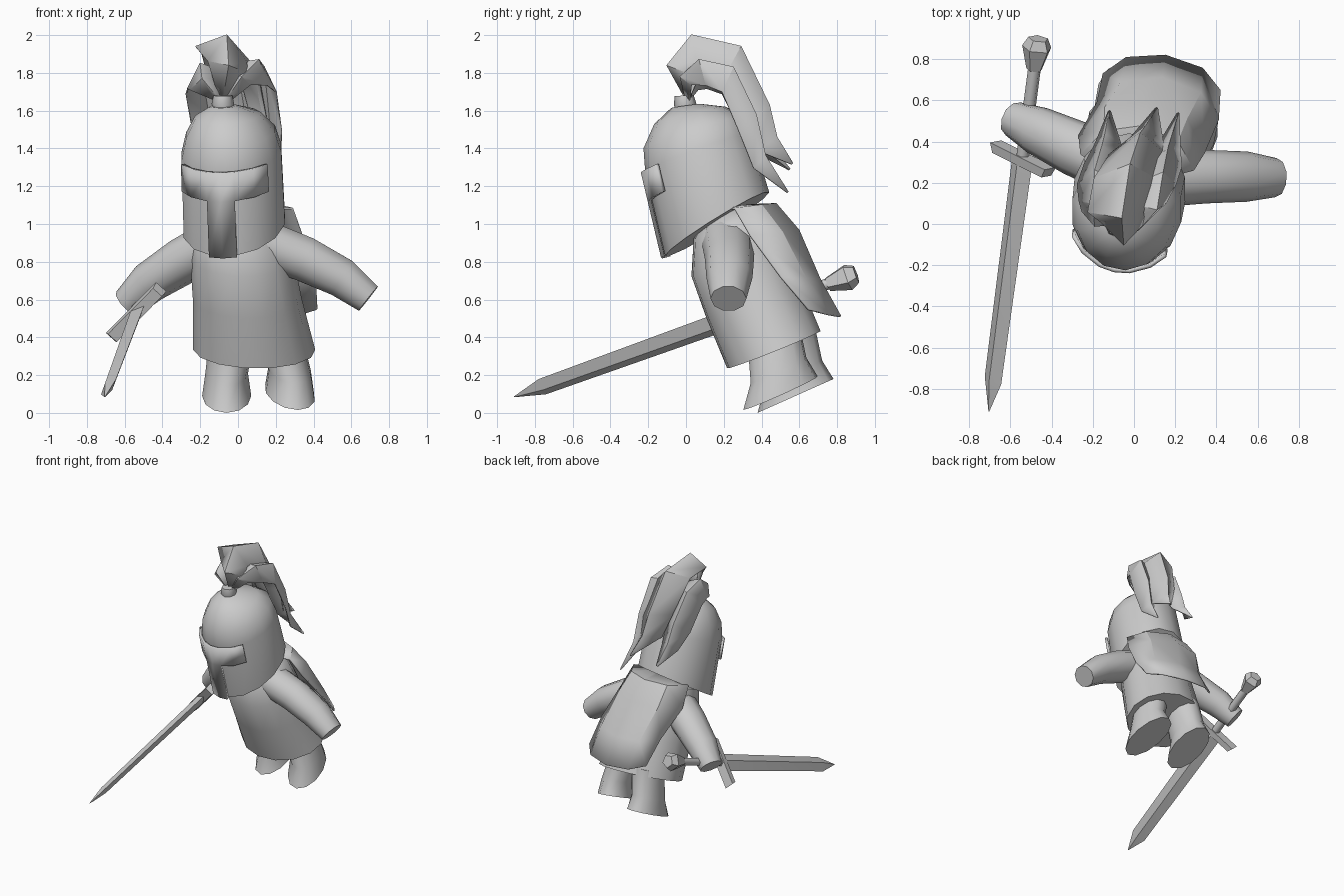
import bpy, bmesh, math
from mathutils import Vector

if "Cube" in bpy.data.objects:
    bpy.data.objects.remove(bpy.data.objects["Cube"])

steel = bpy.data.materials.new("plain_grey")
steel.diffuse_color = (0.6, 0.6, 0.6, 1)
steel.use_nodes = True
steel.node_tree.nodes["Principled BSDF"].inputs["Base Color"].default_value = steel.diffuse_color


def finish(name, bm, angle=40, thickness=0):
    me = bpy.data.meshes.new(name)
    bmesh.ops.remove_doubles(bm, verts=bm.verts, dist=0.0005)
    bmesh.ops.recalc_face_normals(bm, faces=bm.faces)
    bm.to_mesh(me)
    bm.free()
    me.materials.append(steel)
    ob = bpy.data.objects.new(name, me)
    bpy.context.collection.objects.link(ob)
    if thickness:
        mod = ob.modifiers.new("thickness", "SOLIDIFY")
        mod.thickness = thickness
        mod.offset = 0
    bpy.ops.object.select_all(action="DESELECT")
    ob.select_set(True)
    bpy.context.view_layer.objects.active = ob
    bpy.ops.object.shade_smooth_by_angle(angle=math.radians(angle))
    return ob


def loft(name, rings, closed=True, cap=True, angle=40, thickness=0):
    """Skin a list of equal-length point rows."""
    bm = bmesh.new()
    rows = [[bm.verts.new(p) for p in r] for r in rings]
    n = len(rows[0])
    for a, b in zip(rows, rows[1:]):
        for i in range(n if closed else n - 1):
            j = (i + 1) % n
            bm.faces.new((a[i], a[j], b[j], b[i]))
    if closed and cap:
        bm.faces.new(rows[0])
        bm.faces.new(rows[-1])
    return finish(name, bm, angle, thickness)


def axes(tilt, yaw):
    t, w = math.radians(tilt), math.radians(yaw)
    u = Vector((math.cos(w), math.sin(w), 0))
    v = Vector((-math.sin(w) * math.cos(t), math.cos(w) * math.cos(t), math.sin(t)))
    return u, v


def oval(c, u, v, n=14, a0=0.0, a1=360.0):
    full = a1 - a0 >= 360
    steps = n if full else n - 1
    out = []
    for i in range(n):
        a = math.radians(a0 + (a1 - a0) * i / steps)
        out.append(Vector(c) + u * math.cos(a) + v * math.sin(a))
    return out


def tilted(rows, yaw, n=14, a0=0, a1=360):
    """Rows of (centre, x radius, y radius, backward tilt)."""
    out = []
    for c, rx, ry, t in rows:
        u, v = axes(t, yaw)
        out.append(oval(c, u * rx, v * ry, n, a0, a1))
    return out


# Helmet dome
rim = ((-0.02, 0.165, 1.0), 0.275, 0.325, 32)
brow = ((-0.035, 0.065, 1.38), 0.27, 0.3, 20)
loft("helmet", tilted([
    rim, brow,
    ((-0.04, 0.04, 1.485), 0.24, 0.28, 18),
    ((-0.055, 0.02, 1.575), 0.175, 0.195, 14),
    ((-0.075, 0.0, 1.625), 0.07, 0.08, 8)], -12))

# T-shaped visor plate wrapped on the helmet front
bm = bmesh.new()


def visor_point(a, h):
    pts = []
    for c, rx, ry, t in (rim, brow):
        u, v = axes(t, -12)
        r = math.radians(a - 90)
        pts.append(Vector(c) + u * (rx + 0.011) * math.cos(r) + v * (ry + 0.015) * math.sin(r))
    return pts[0].lerp(pts[1], h)


cols, levels = [-54, -36, -15, 0, 15, 36, 54], [0, 0.66, 1]
grid = [[bm.verts.new(visor_point(a, h)) for a in cols] for h in levels]
for j in range(2):
    for i in range(6):
        if j == 1 or i in (2, 3):
            bm.faces.new((grid[j][i], grid[j][i + 1], grid[j + 1][i + 1], grid[j + 1][i]))
bmesh.ops.delete(bm, geom=[v for v in bm.verts if not v.link_faces], context="VERTS")
finish("visor", bm, thickness=0.02)

# Plume socket
loft("plume_socket", tilted([
    ((-0.08, 0.0, 1.59), 0.045, 0.045, 8),
    ((-0.08, -0.005, 1.635), 0.06, 0.06, 5),
    ((-0.08, -0.01, 1.68), 0.05, 0.05, 3)], 0, 8), angle=50)


# Plume: folded strands of (x, y, z, half width)
def strand(name, rows, fold, roll):
    pts = [Vector(r[:3]) for r in rows]
    out = []
    for i, p in enumerate(pts):
        d = (pts[min(i + 1, len(pts) - 1)] - pts[max(i - 1, 0)]).normalized()
        w = rows[i][3]
        side = Vector((1, 0, roll)).normalized()
        inward = d.cross(side).normalized()
        if inward.dot(Vector((0, 0.15, 1.5)) - Vector((0, p.y, p.z))) < 0:
            inward = -inward
        drop = inward * fold * min(1, w / 0.1)
        out.append([p - side * w + drop, p, p + side * w + drop])
    loft(name, out, closed=False, angle=30, thickness=0.008)


strand("plume_middle", [(-0.08, 0.0, 1.66, 0.03), (-0.05, -0.10, 1.84, 0.11), (-0.06, 0.03, 2.0, 0.14),
                        (-0.02, 0.29, 1.94, 0.155), (0.03, 0.44, 1.63, 0.14), (0.06, 0.48, 1.46, 0.1),
                        (0.11, 0.565, 1.32, 0.005)], 0.11, -0.3)
strand("plume_right", [(-0.06, 0.0, 1.66, 0.02), (0.02, -0.03, 1.78, 0.06), (0.11, 0.07, 1.87, 0.11),
                       (0.14, 0.25, 1.83, 0.12), (0.165, 0.37, 1.58, 0.1), (0.18, 0.42, 1.36, 0.07),
                       (0.215, 0.54, 1.17, 0.005)], 0.1, -0.6)
strand("plume_left", [(-0.1, 0.0, 1.66, 0.02), (-0.19, -0.01, 1.77, 0.08), (-0.2, 0.1, 1.85, 0.11),
                      (-0.19, 0.26, 1.8, 0.12), (-0.155, 0.38, 1.58, 0.11), (-0.14, 0.44, 1.43, 0.07),
                      (-0.12, 0.55, 1.29, 0.005)], 0.1, 0.4)

# Tunic
loft("tunic", tilted([
    ((0.085, 0.465, 0.335), 0.325, 0.268, 22),
    ((0.05, 0.355, 0.6), 0.29, 0.268, 22),
    ((0.02, 0.27, 0.82), 0.275, 0.262, 22),
    ((0.0, 0.23, 1.0), 0.24, 0.205, 22),
    ((0.0, 0.22, 1.07), 0.14, 0.12, 18)], 5))

# Cape over the shoulders and back, closed at the collar
loft("cape", tilted([
    ((0.0, 0.2, 1.09), 0.08, 0.08, 5),
    ((0.01, 0.26, 1.075), 0.28, 0.22, 8),
    ((0.03, 0.34, 0.93), 0.31, 0.26, 8),
    ((0.11, 0.51, 0.72), 0.30, 0.2, -4),
    ((0.13, 0.66, 0.555), 0.29, 0.165, -16)], -8, 5, 10, 170),
    closed=False, angle=30, thickness=0.012)


# Arms: tubes of (centre, sideways radius, upright radius)
def arm(name, rows):
    pts = [Vector(r[0]) for r in rows]
    out = []
    for i, p in enumerate(pts):
        d = (pts[min(i + 1, len(pts) - 1)] - pts[max(i - 1, 0)]).normalized()
        side = d.cross(Vector((0, 0, 1))).normalized()
        out.append(oval(p, side * rows[i][1], side.cross(d) * rows[i][2], 10))
    loft(name, out)


arm("left_arm", [((0.1, 0.22, 0.91), 0.14, 0.13), ((0.35, 0.23, 0.815), 0.13, 0.125),
                 ((0.55, 0.23, 0.715), 0.122, 0.11), ((0.69, 0.225, 0.605), 0.095, 0.085)])
arm("right_arm", [((-0.08, 0.28, 0.92), 0.145, 0.13), ((-0.29, 0.37, 0.805), 0.135, 0.125),
                  ((-0.47, 0.455, 0.69), 0.118, 0.11), ((-0.585, 0.51, 0.58), 0.088, 0.085)])

# Legs flaring down to flat soles
for name, x, y, z, yaw, lean in (("right_leg", -0.06, 0.58, 0.09, 0, 0.03), ("left_leg", 0.275, 0.50, 0.105, 12, -0.06)):
    loft(name, tilted([
        ((x, y, z), 0.13, 0.22, 24),
        ((x, y - 0.01, z + 0.12), 0.113, 0.165, 24),
        ((x + lean, y - 0.04, z + 0.33), 0.12, 0.15, 24)], yaw, 12), angle=50)

# Sword frame: blade axis, guard direction, thickness direction
tip = Vector((-0.705, -0.91, 0.085))
axis = Vector((0.133, 1, 0.36))
across = Vector((0.66, -0.37, 0.66))
across = (across - axis * across.dot(axis) / axis.length_squared).normalized()
flat = across.cross(axis).normalized()


def sword_part(name, rows, n, start=0, angle=25):
    """Rows of (y position, across radius, flat radius)."""
    loft(name, [oval(tip + axis * (y + 0.91), across * a, flat * b, n, start, start + 360)
                for y, a, b in rows], angle=angle)


sword_part("blade", [(-0.91, 0.003, 0.002), (-0.76, 0.06, 0.026), (0.32, 0.072, 0.032)], 4)
s = math.sqrt(2)
sword_part("guard", [(0.29, 0.18 * s, 0.032 * s), (0.335, 0.2 * s, 0.037 * s)], 4, 45)
sword_part("grip", [(0.31, 0.032, 0.032), (0.77, 0.032, 0.032)], 6, angle=65)
sword_part("pommel", [(0.75, 0.04, 0.04), (0.855, 0.075, 0.075), (0.9, 0.05, 0.05)], 5)
